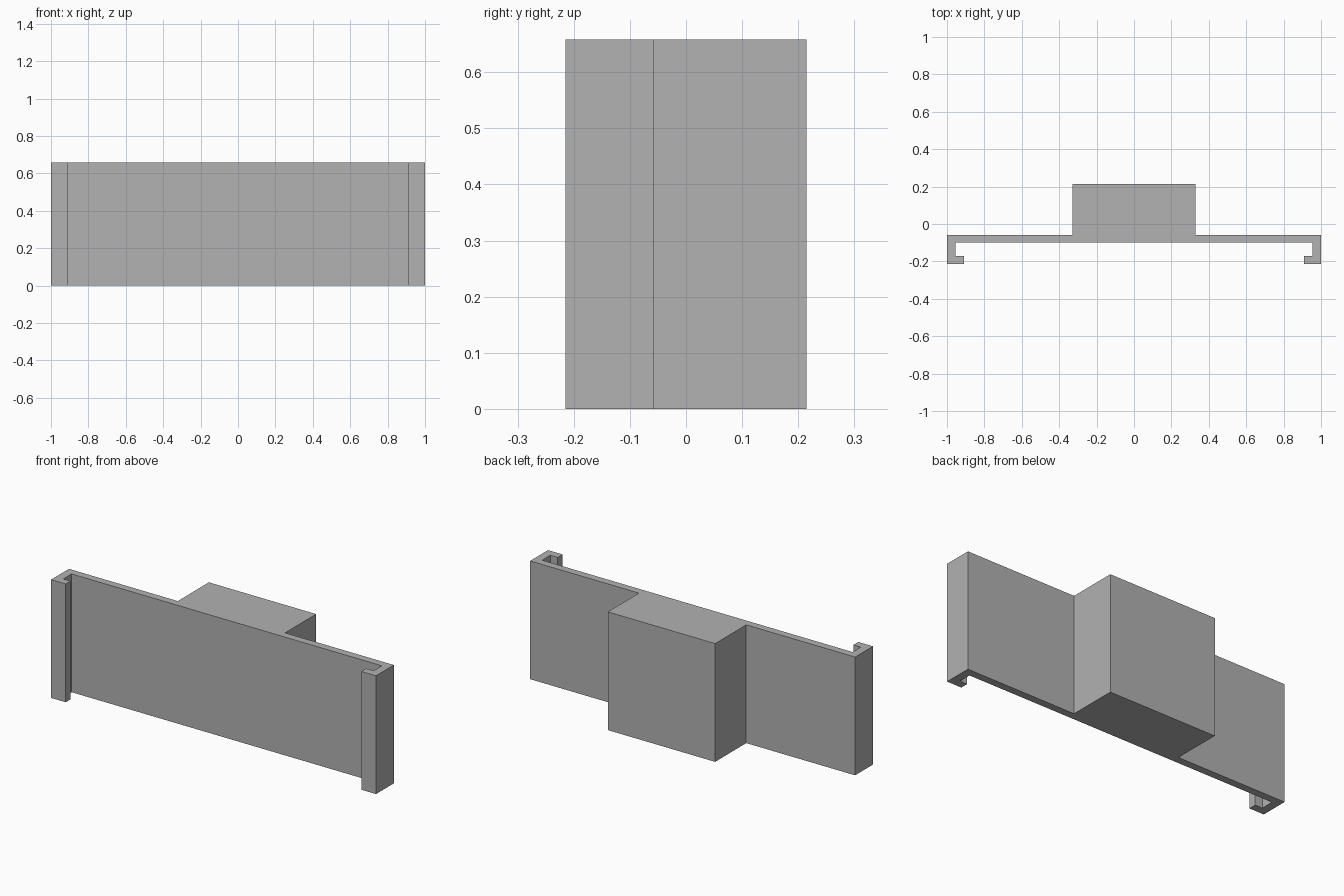
import bpy
import bmesh

default_cube = bpy.data.objects.get("Cube")
if default_cube:
    bpy.data.objects.remove(default_cube, do_unlink=True)

HEIGHT = 0.658

# Single flat grey material
grey = bpy.data.materials.new("plain grey")
grey.use_nodes = True
colour = (0.445, 0.445, 0.445, 1.0)
grey.diffuse_color = colour
grey.node_tree.nodes["Principled BSDF"].inputs["Base Color"].default_value = colour


def extrude_profile(name, outline, height):
    """Make a closed prism standing on z = 0 from an xy outline."""
    bm = bmesh.new()
    base = bm.faces.new([bm.verts.new((x, y, 0)) for x, y in outline])
    top = bmesh.ops.extrude_face_region(bm, geom=[base], use_keep_orig=True)
    top_verts = [g for g in top["geom"] if isinstance(g, bmesh.types.BMVert)]
    bmesh.ops.translate(bm, verts=top_verts, vec=(0, 0, height))
    bmesh.ops.recalc_face_normals(bm, faces=bm.faces)
    mesh = bpy.data.meshes.new(name)
    bm.to_mesh(mesh)
    bm.free()
    mesh.materials.append(grey)
    obj = bpy.data.objects.new(name, mesh)
    bpy.context.collection.objects.link(obj)
    return obj


# Left half of the section: rear block, thin plate, side wall and hooked lip
half = [
    (0.33, 0.215), (0.33, -0.058),
    (1.0, -0.058), (1.0, -0.215),
    (0.91, -0.215), (0.91, -0.172),
    (0.955, -0.172), (0.955, -0.1),
]
mirrored = [(-x, y) for x, y in reversed(half)]

# Clip-on bracket with a solid block behind
extrude_profile("clip_bracket", half + mirrored, HEIGHT)
